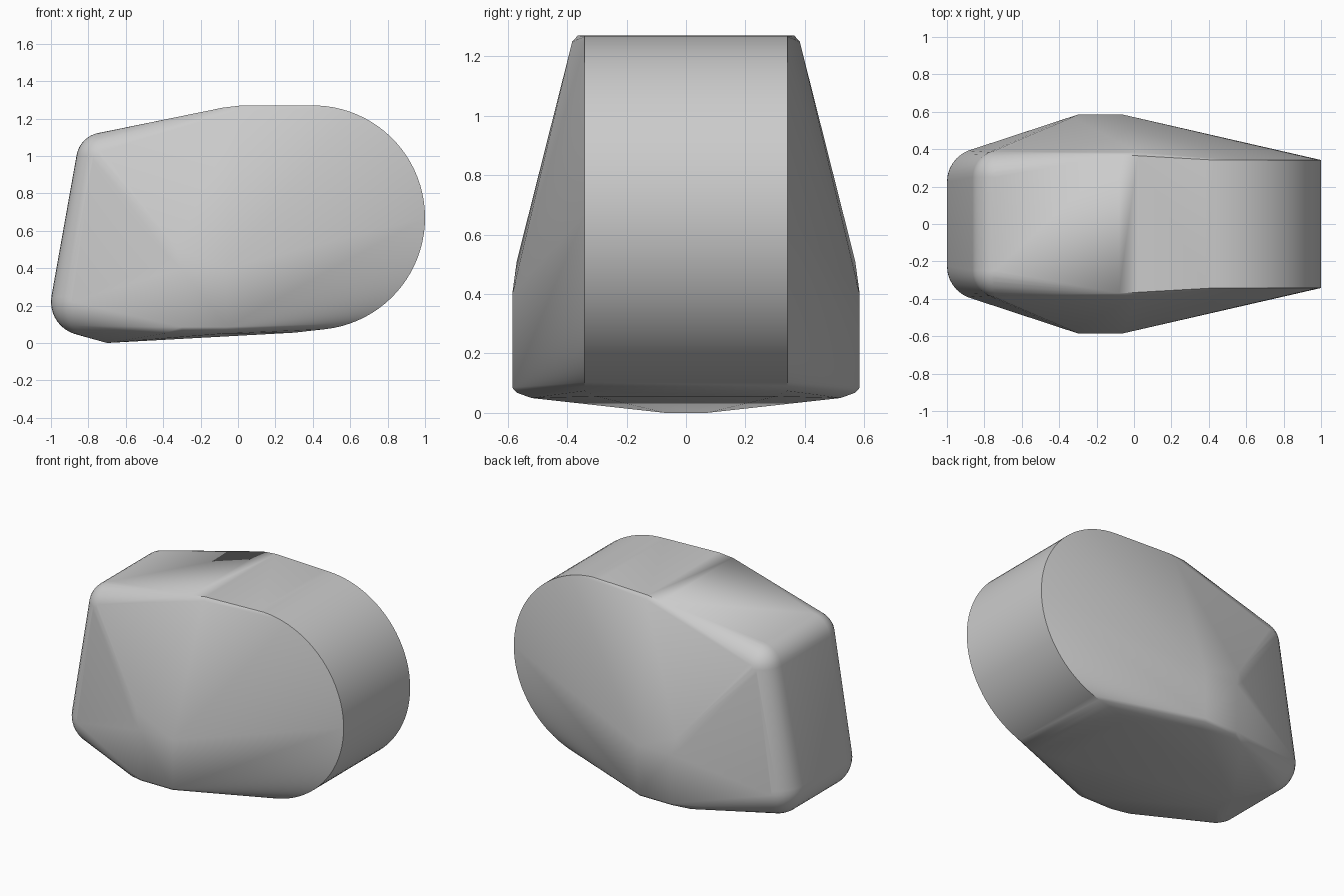
import bpy, bmesh, math
from mathutils import Matrix

cube = bpy.data.objects.get("Cube")
if cube:
    bpy.data.objects.remove(cube, do_unlink=True)

grey = bpy.data.materials.new("plain grey")
grey.use_nodes = True
colour = (0.6, 0.6, 0.6, 1)
grey.diffuse_color = colour
grey.node_tree.nodes["Principled BSDF"].inputs["Base Color"].default_value = colour

bm = bmesh.new()

# Right end: half drum lying along y
steps = 48
for i in range(steps + 1):
    a = math.radians(100 - 200 * i / steps)
    for side in (-1, 1):
        bm.verts.new((0.4 + 0.6 * math.cos(a), side * 0.342, 0.67 + 0.6 * math.sin(a)))

# Left end: rounded corners, upper and lower
for x, y, z, r in ((-0.72, 0.25, 0.98, 0.145), (-0.82, 0.225, 0.22, 0.18)):
    for side in (-1, 1):
        bmesh.ops.create_uvsphere(bm, u_segments=32, v_segments=20, radius=r,
                                  matrix=Matrix.Translation((x, side * y, z)))

# Top ridge, side bulge and belly points, mirrored in y
points = (
    (0.02, 0.365, 1.27), (0.02, 0.383, 1.25), (-0.08, 0.37, 1.258),
    (-0.3, 0.585, 0.4), (-0.33, 0.57, 0.51), (-0.36, 0.565, 0.45),
    (-0.3, 0.585, 0.085), (-0.06, 0.585, 0.085), (-0.06, 0.585, 0.4),
    (-0.3, 0.57, 0.068), (-0.07, 0.57, 0.068), (-0.45, 0.53, 0.085),
    (-0.4, 0.52, 0.05), (-0.08, 0.52, 0.05), (-0.7, 0.07, 0.0),
    (0.3, 0.3, 0.055),
)
for x, y, z in points:
    for side in (-1, 1):
        bm.verts.new((x, side * y, z))

# Stretch one convex skin over all the parts
hull = bmesh.ops.convex_hull(bm, input=bm.verts[:], use_existing_faces=False)
skin = {g for g in hull["geom"] if isinstance(g, bmesh.types.BMFace)}
bmesh.ops.delete(bm, geom=[f for f in bm.faces if f not in skin], context="FACES")
bmesh.ops.delete(bm, geom=[v for v in bm.verts if not v.link_faces], context="VERTS")
bmesh.ops.recalc_face_normals(bm, faces=bm.faces[:])

mesh = bpy.data.meshes.new("rounded_block")
bm.to_mesh(mesh)
bm.free()
mesh.materials.append(grey)
block = bpy.data.objects.new("rounded_block", mesh)
bpy.context.collection.objects.link(block)
bpy.context.view_layer.objects.active = block
block.select_set(True)
bpy.ops.object.shade_smooth_by_angle(angle=math.radians(30))
